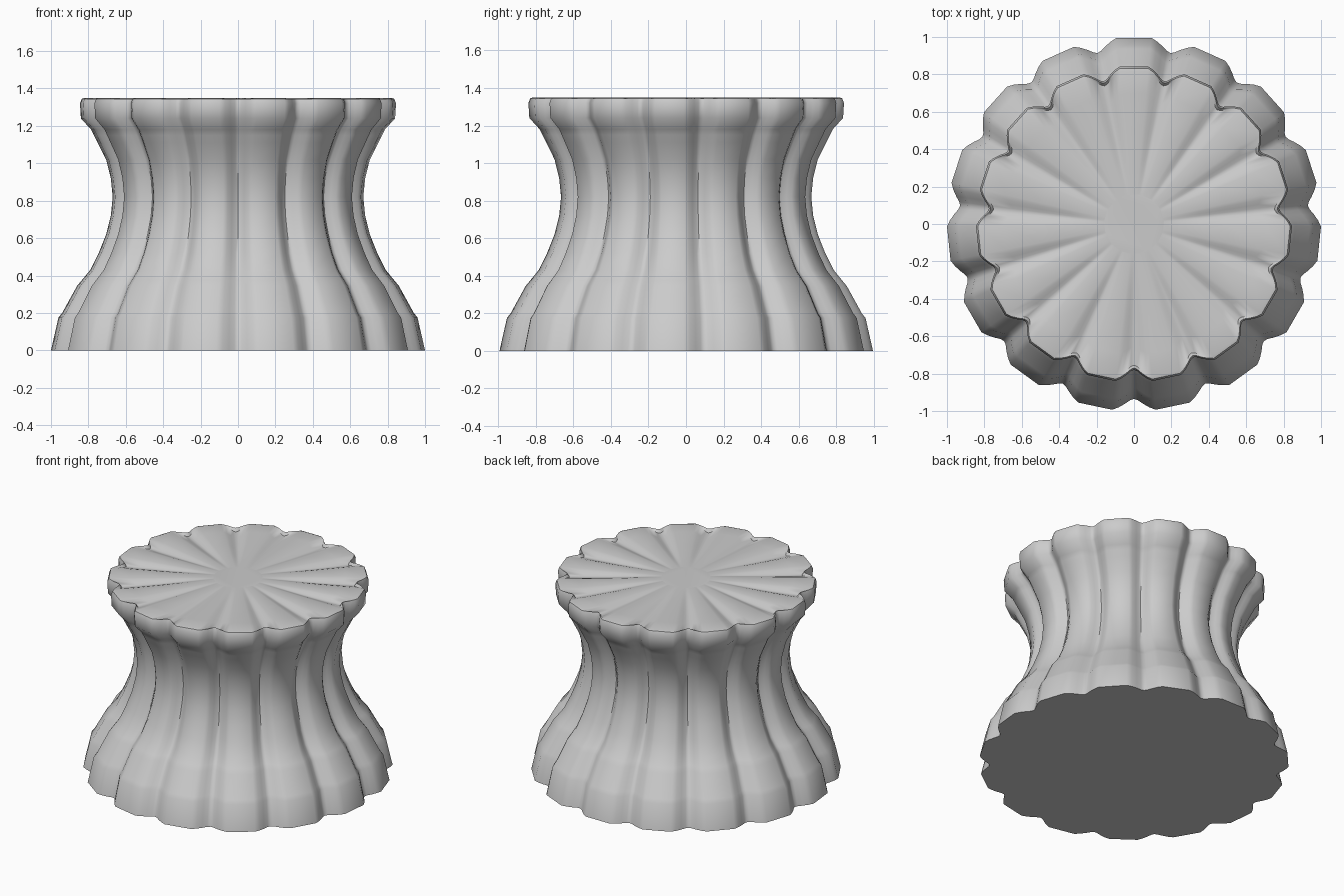
import bpy, bmesh, math

cube = bpy.data.objects.get("Cube")
if cube:
    bpy.data.objects.remove(cube, do_unlink=True)

LOBES = 15
PITCH = 2 * math.pi / LOBES
# One flute: (position along the pitch, groove depth share)
HALF_FLUTE = [(.05, .9), (.12, .58), (.2, .25), (.28, 0)]
FLUTE = [(0, 1)] + HALF_FLUTE + [(1 - p, s) for p, s in reversed(HALF_FLUTE)]
# Side profile: (radius, height, groove depth)
SIDE = [(1, 0, .065), (.96, .175, .065), (.94, .2, .065), (.86, .345, .06),
        (.835, .375, .06), (.79, .43, .06), (.745, .52, .06), (.705, .62, .055),
        (.68, .72, .055), (.67, .82, .055), (.68, .92, .055), (.705, 1.02, .055),
        (.75, 1.11, .06), (.77, 1.15, .06), (.785, 1.18, .06),
        (.84, 1.24, .065), (.845, 1.32, .065), (.835, 1.345, .065)]
# Top rings: (radius, rim groove depth, drop of the radial grooves)
TOP = [(.82, .065, .028), (.7, .045, .026), (.5, .015, .019),
       (.35, 0, .011), (.24, 0, .004), (.16, 0, 0)]
HEIGHT = 1.35

stone = bpy.data.materials.new("light grey stone")
stone.use_nodes = True
colour = (.6, .6, .6, 1)
stone.diffuse_color = colour
stone.node_tree.nodes["Principled BSDF"].inputs["Base Color"].default_value = colour

bm = bmesh.new()


def add_ring(radius, height, depth, drop=0):
    """Fluted ring with a groove facing the front and flat lobe faces."""
    ring = []
    for lobe in range(LOBES):
        for place, share in FLUTE:
            angle = -math.pi / 2 + (lobe + place) * PITCH
            r = radius - depth * share
            ring.append(bm.verts.new((r * math.cos(angle), r * math.sin(angle),
                                      height - drop * share)))
    return ring


# Fluted body, rim and grooved top
rings = [add_ring(*row) for row in SIDE]
rings += [add_ring(r, HEIGHT, d, drop) for r, d, drop in TOP]
for low, high in zip(rings, rings[1:]):
    for i in range(len(low)):
        j = (i + 1) % len(low)
        bm.faces.new((low[i], low[j], high[j], high[i]))

# Flat underside and centre of the top
bm.faces.new(rings[0][::-1])
bm.faces.new(rings[-1])

mesh = bpy.data.meshes.new("fluted_pedestal")
bm.to_mesh(mesh)
bm.free()
mesh.materials.append(stone)
pedestal = bpy.data.objects.new("fluted_pedestal", mesh)
bpy.context.collection.objects.link(pedestal)
bpy.context.view_layer.objects.active = pedestal
pedestal.select_set(True)
bpy.ops.object.shade_smooth_by_angle(angle=math.radians(40))
